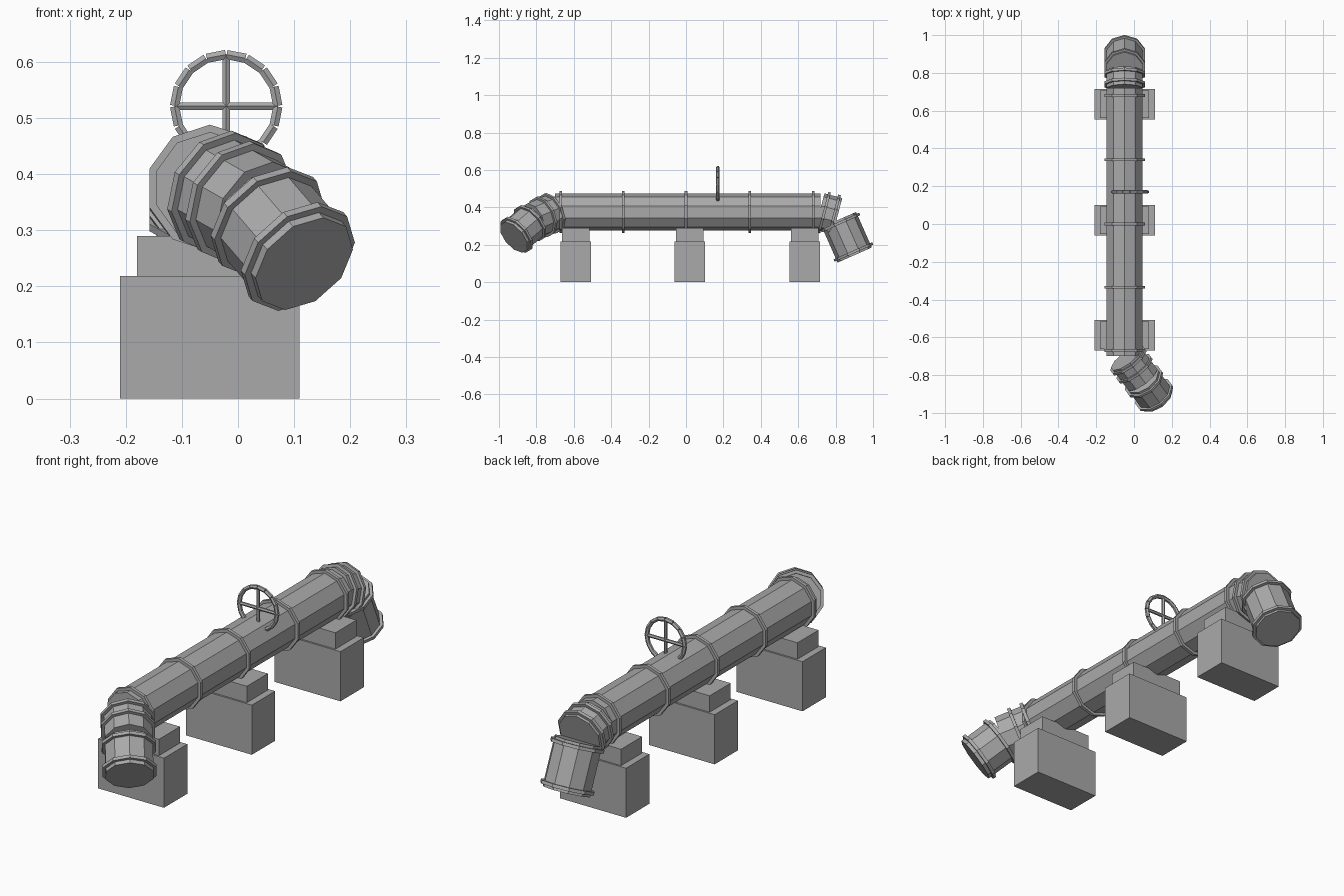
import bpy, bmesh, math
from mathutils import Vector, Matrix

cube = bpy.data.objects.get("Cube")
if cube:
    bpy.data.objects.remove(cube)

GREY = (0.4, 0.4, 0.4, 1.0)
grey = bpy.data.materials.new("worn_grey")
grey.use_nodes = True
grey.diffuse_color = GREY
grey.node_tree.nodes["Principled BSDF"].inputs["Base Color"].default_value = GREY

PIPE_R, RING_R, RING_T = 0.1, 0.113, 0.014
AXIS_X, AXIS_Z = -0.05, 0.375


def finish(name, bm):
    mesh = bpy.data.meshes.new(name)
    bm.to_mesh(mesh)
    bm.free()
    mesh.materials.append(grey)
    obj = bpy.data.objects.new(name, mesh)
    bpy.context.collection.objects.link(obj)


def add_tube(bm, a, b, radius, sides, up=(0, 0, 1)):
    """Capped prism from a to b with one corner turned towards up."""
    a, b = Vector(a), Vector(b)
    d = (b - a).normalized()
    side = Vector(up).cross(d).normalized()
    rot = Matrix((side, d.cross(side), d)).transposed().to_4x4()
    bmesh.ops.create_cone(bm, cap_ends=True, segments=sides, radius1=radius,
                          radius2=radius, depth=(b - a).length,
                          matrix=Matrix.Translation((a + b) / 2) @ rot)


def tube(name, a, b, radius, sides=10):
    bm = bmesh.new()
    add_tube(bm, a, b, radius, sides)
    finish(name, bm)


def box(name, centre, size):
    bm = bmesh.new()
    bmesh.ops.create_cube(bm, size=1, matrix=Matrix.Translation(centre)
                          @ Matrix.Diagonal((*size, 1)))
    finish(name, bm)


def flanged_pipe(name, a, b, ring_offsets):
    """Pipe with collars at the given distances along it."""
    a, b = Vector(a), Vector(b)
    d = (b - a).normalized()
    tube(name, a, b, PIPE_R)
    for i, s in enumerate(ring_offsets):
        c = a + d * s
        tube(f"{name}_flange_{i + 1}", c - d * RING_T / 2, c + d * RING_T / 2, RING_R)


# Main pipe run
flanged_pipe("main_pipe", (AXIS_X, -0.70, AXIS_Z), (AXIS_X, 0.72, AXIS_Z),
             [0.03, 0.365, 0.70, 1.04, 1.38])

# Front bend, turning to the left and down
front_knee = (0.043, -0.82, 0.327)
flanged_pipe("front_elbow", (-0.04, -0.71, 0.374), front_knee, [0.018, 0.075])
flanged_pipe("front_outlet", front_knee, (0.118, -0.921, 0.24), [0.02, 0.13])

# Back bend, turning down
flanged_pipe("back_elbow", (AXIS_X, 0.715, 0.378), (AXIS_X, 0.81, 0.353), [0.025, 0.08])
flanged_pipe("back_outlet", (AXIS_X, 0.818, 0.335), (AXIS_X, 0.902, 0.145), [0.018, 0.19])

# Stepped supports
for name, y in (("front", -0.59), ("middle", 0.02), ("back", 0.635)):
    box(f"{name}_support_base", (AXIS_X, y, 0.109), (0.32, 0.162, 0.218))
    box(f"{name}_support_saddle", (AXIS_X, y, 0.254), (0.26, 0.146, 0.072))

# Valve stem and handwheel
WX, WY, WZ, WR = -0.021, 0.17, 0.521, 0.092
tube("valve_stem", (-0.035, WY, 0.43), (-0.035, WY, 0.532), 0.018, 8)


def wheel_point(angle, r):
    return Vector((WX + r * math.sin(angle), WY, WZ + r * math.cos(angle)))


bm = bmesh.new()
SEGMENTS = 16
for i in range(SEGMENTS):
    a0, a1 = (math.tau * (i + k) / SEGMENTS for k in (0.02, 0.98))
    add_tube(bm, wheel_point(a0, WR), wheel_point(a1, WR), 0.0095, 6, (0, 1, 0))
finish("handwheel_rim", bm)

bm = bmesh.new()
for i in range(4):
    angle = i * math.pi / 2
    add_tube(bm, wheel_point(angle, 0), wheel_point(angle, WR), 0.0075, 6, (0, 1, 0))
finish("handwheel_spokes", bm)
